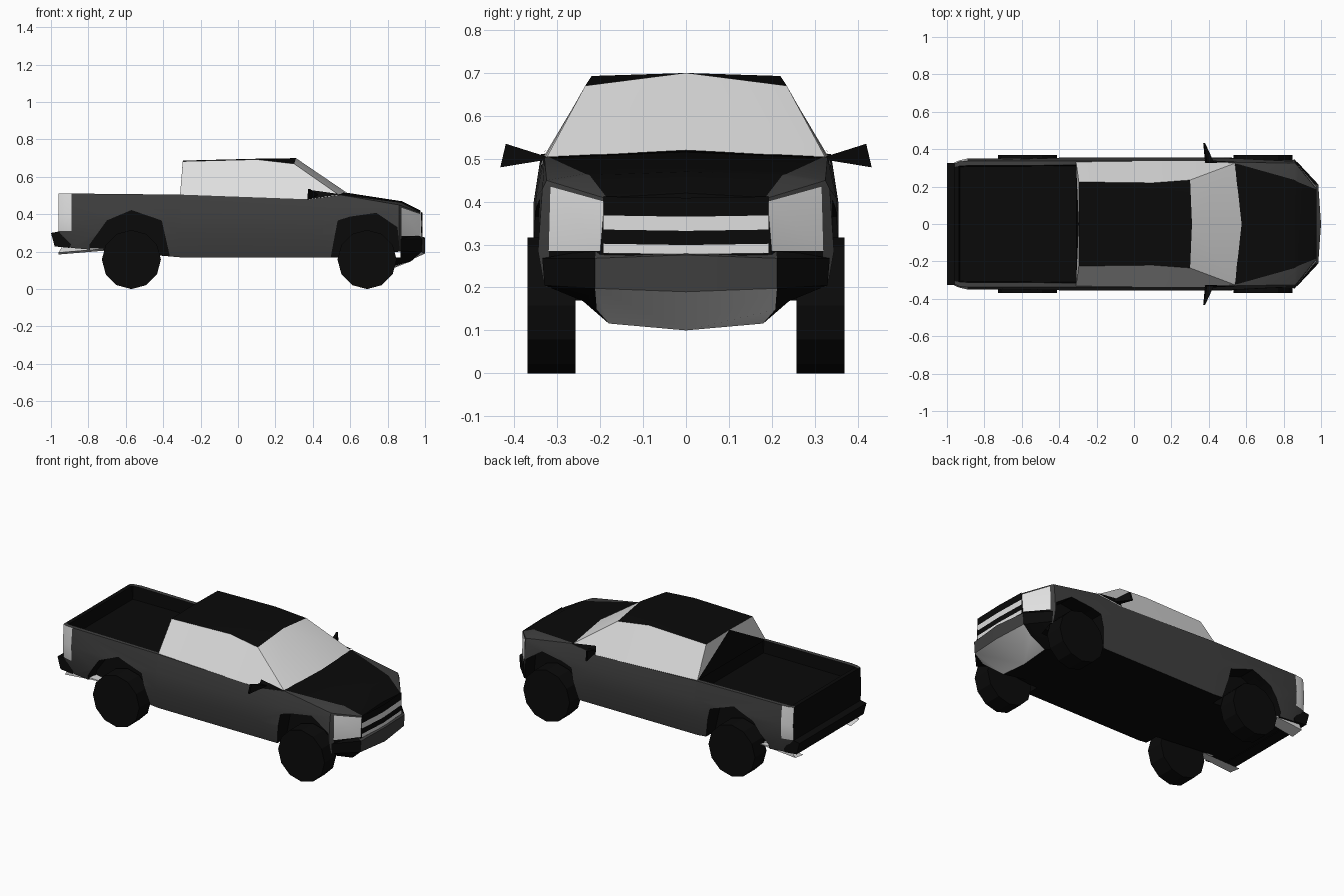
import bpy, bmesh, math

if "Cube" in bpy.data.objects:
    bpy.data.objects.remove(bpy.data.objects["Cube"])


def material(name, v):
    m = bpy.data.materials.new(name)
    m.diffuse_color = (v, v, v, 1)
    m.use_nodes = True
    m.node_tree.nodes["Principled BSDF"].inputs["Base Color"].default_value = m.diffuse_color
    return m


MATS = [material("black", 0.003), material("dark_grey", 0.05), material("silver", 0.74)]
BLACK, GREY, SILVER = range(3)


def finish(name, bm, angle=35):
    """Turn a bmesh into an object with the shared materials."""
    bmesh.ops.remove_doubles(bm, verts=bm.verts, dist=0.0005)
    bmesh.ops.recalc_face_normals(bm, faces=bm.faces)
    me = bpy.data.meshes.new(name)
    bm.to_mesh(me)
    bm.free()
    for m in MATS:
        me.materials.append(m)
    ob = bpy.data.objects.new(name, me)
    bpy.context.collection.objects.link(ob)
    if angle:
        smooth(ob, angle)
    return ob


def smooth(ob, angle):
    bpy.ops.object.select_all(action='DESELECT')
    bpy.context.view_layer.objects.active = ob
    ob.select_set(True)
    bpy.ops.object.shade_smooth_by_angle(angle=math.radians(angle))


def panels(name, faces, angle=35):
    """Faces given as (material, points), mirrored across y."""
    bm = bmesh.new()
    for s in (1, -1):
        for mat, pts in faces:
            f = bm.faces.new([bm.verts.new((x, s * y, z)) for x, y, z in pts])
            f.material_index = mat
    return finish(name, bm, angle)


def prism(bm, profile, y0, y1):
    """Extrude an (x, z) profile from y0 to y1."""
    a = [bm.verts.new((x, y0, z)) for x, z in profile]
    b = [bm.verts.new((x, y1, z)) for x, z in profile]
    n = len(a)
    bm.faces.new(a)
    bm.faces.new(b[::-1])
    for i in range(n):
        j = (i + 1) % n
        bm.faces.new((a[j], a[i], b[i], b[j]))


# Body: lofted sections from tail to nose
# x, floor z, floor y, low side z y, high side z y, belt y z, inner edge y z, centre z
STATIONS = [
    (-.96, .24, .30, .31, .325, .40, .33, .322, .51, .305, .51, .51),
    (-.935, .235, .31, .31, .335, .40, .34, .333, .51, .31, .51, .51),
    (-.93, .235, .31, .31, .336, .40, .341, .334, .51, .31, .51, .43),
    (-.89, .22, .32, .31, .345, .40, .35, .338, .511, .312, .511, .43),
    (-.31, .17, .33, .29, .355, .40, .355, .338, .505, .315, .505, .43),
    (-.305, .17, .33, .29, .355, .40, .355, .338, .505, .315, .505, .50),
    (.38, .17, .33, .29, .355, .40, .355, .338, .48, .325, .48, .48),
    (.55, .17, .33, .285, .355, .41, .35, .33, .503, .322, .505, .52),
    (.86, .20, .33, .285, .345, .43, .335, .325, .45, .235, .465, .472),
    (.875, .20, .315, .285, .32, .435, .316, .31, .445, .225, .462, .47),
    (.975, .20, .20, .285, .20, .40, .19, .188, .408, .185, .41, .42),
]
bm = bmesh.new()
rings = []
for x, zb, y1, z2, w2, z3, w3, y4, z4, y5, z5, zc in STATIONS:
    half = [(0, zb), (y1, zb), (w2, z2), (w3, z3), (y4, z4), (y5, z5),
            (y5 - .005, min(z5, zc)), (0, zc)]
    ring = half + [(-y, z) for y, z in half[-2:0:-1]]
    rings.append([bm.verts.new((x, y, z)) for y, z in ring])
COLS = [BLACK, GREY, GREY, GREY, GREY, BLACK, BLACK]
for k in range(len(rings) - 1):
    a, b = rings[k], rings[k + 1]
    for i in range(14):
        j = (i + 1) % 14
        col = i if i < 7 else 13 - i
        mat = COLS[col]
        if k < 3 and col in (2, 3):            # tail lights
            mat = SILVER
        if k == 9 and col in (1, 2):           # headlights, dark corner below
            mat = SILVER if col == 2 else BLACK
        bm.faces.new((a[i], a[j], b[j], b[i])).material_index = mat
bm.faces.new(rings[0])
bm.faces.new(rings[-1])
body = finish("body", bm, 0)

# Wheel arches cut out of the body
REAR = [(-.80, .10), (-.79, .24), (-.70, .365), (-.57, .42), (-.41, .365), (-.35, .10)]
FRONT = [(.485, .10), (.535, .365), (.60, .385), (.74, .405), (.85, .33), (.872, .10)]
bm = bmesh.new()
for prof in (REAR, FRONT):
    for s in (1, -1):
        prism(bm, prof, s * .245, s * .5)
cutter = finish("arch_cutter", bm, 0)
cutter.hide_render = True
mod = body.modifiers.new("arches", 'BOOLEAN')
mod.operation = 'DIFFERENCE'
mod.solver = 'EXACT'
mod.object = cutter
bpy.context.view_layer.objects.active = body
bpy.ops.object.modifier_apply(modifier="arches")
bpy.data.objects.remove(cutter)
smooth(body, 35)

# Cab: side glass, roof, windscreen and rear window
rb, mb, fb, sb = (-.31, .333, .503), (.1, .337, .49), (.38, .337, .48), (.54, .325, .503)
rt, mt, ft = (-.295, .225, .683), (.1, .22, .693), (.30, .235, .67)
rc, mc, fc, sc = (-.295, 0, .687), (.1, 0, .697), (.31, 0, .70), (.575, 0, .52)
panels("cab_glass", [
    (SILVER, (rb, mb, mt, rt)),
    (SILVER, (mb, fb, ft, mt)),
    (SILVER, (fb, sb, ft)),
    (SILVER, (sb, sc, fc, ft)),
    (SILVER, (rb, rt, rc)),
    (BLACK, (rb, rc, (-.31, 0, .503))),
])
panels("roof", [(BLACK, (rt, mt, mc, rc)), (BLACK, (mt, ft, fc, mc))])

# Door mirrors with their dark corner plates
panels("mirrors", [
    (BLACK, ((.375, .342, .48), (.55, .332, .507), (.385, .325, .53))),
    (BLACK, ((.43, .325, .505), (.385, .42, .535), (.38, .433, .48), (.42, .33, .497))),
    (BLACK, ((.39, .325, .505), (.375, .42, .535), (.37, .433, .48), (.38, .33, .497))),
    (BLACK, ((.43, .325, .505), (.385, .42, .535), (.375, .42, .535), (.39, .325, .505))),
    (BLACK, ((.42, .33, .497), (.38, .433, .48), (.37, .433, .48), (.38, .33, .497))),
], 20)

# Grille: stacked horizontal bands, slightly pointed at the centre
levels = [.412, .368, .335, .302, .28]
bands = []
for i, mat in enumerate((BLACK, SILVER, BLACK, SILVER)):
    hi, lo = levels[i], levels[i + 1]
    bands.append((mat, ((.978, .192, hi), (.987, 0, hi - .003),
                        (.987, 0, lo - .003), (.978, .192, lo))))
panels("grille", bands)

# Front bumper, dark corners and skid plate
C = [(.96, 0, .285), (1.0, 0, .276), (1.0, 0, .19), (.80, 0, .10), (.60, 0, .172)]
S = [(.96, .21, .29), (.985, .212, .268), (.98, .212, .198), (.80, .18, .116), (.60, .22, .172)]
mid = (.925, .208, .148)
outer_top, outer_low, outer_back = (.87, .335, .268), (.87, .33, .205), (.87, .24, .168)
panels("front_bumper", [
    (GREY, (C[0], C[1], S[1], S[0])),
    (GREY, (C[1], C[2], S[2], S[1])),
    (SILVER, (C[2], C[3], S[3], mid, S[2])),
    (BLACK, (C[3], C[4], S[4], S[3])),
    (BLACK, (S[1], S[2], outer_low, outer_top)),
    (BLACK, (S[0], S[1], outer_top)),
    (BLACK, (S[2], mid, outer_back, outer_low)),
    (BLACK, (mid, S[3], outer_back)),
    (BLACK, (S[3], S[4], outer_back)),
])

# Rear bumper
bm = bmesh.new()
prism(bm, [(-1.0, .30), (-.92, .315), (-.88, .27), (-.90, .22), (-.98, .228)], -.325, .325)
finish("rear_bumper", bm, 20)

# Exhaust tips under the tail
panels("exhaust_tips", [
    (SILVER, ((-.96, .23, .185), (-.96, .31, .195), (-.72, .31, .215), (-.72, .25, .205))),
    (SILVER, ((-.94, .23, .228), (-.94, .31, .228), (-.72, .31, .217), (-.72, .25, .207))),
    (SILVER, ((-.96, .31, .195), (-.94, .31, .228), (-.72, .31, .217), (-.72, .31, .215))),
], 20)

# Wheels: twelve-sided
for label, cx in (("rear", -.57), ("front", .69)):
    for side, s in (("left", 1), ("right", -1)):
        bm = bmesh.new()
        prism(bm, [(cx + .158 * math.sin(math.tau * i / 12),
                    .158 - .158 * math.cos(math.tau * i / 12)) for i in range(12)],
              s * .258, s * .37)
        finish(f"{label}_{side}_wheel", bm, 20)
